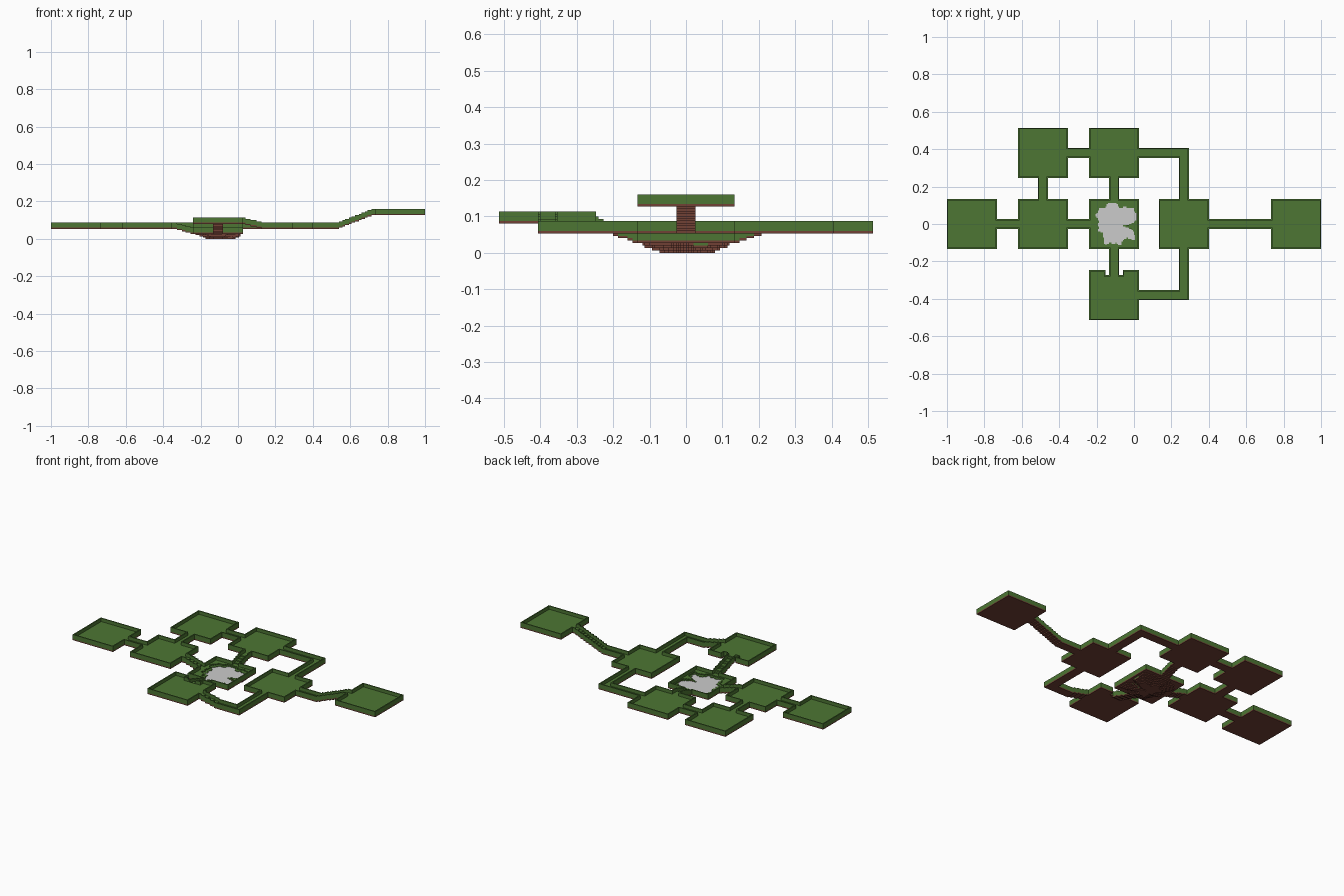
import bpy, bmesh, math

if "Cube" in bpy.data.objects:
    bpy.data.objects.remove(bpy.data.objects["Cube"])

U = 1 / 150                     # one voxel
WALL, FLOOR = 5, 2              # rim and floor thickness in voxels


def material(name, rgb):
    m = bpy.data.materials.new(name)
    m.diffuse_color = (*rgb, 1)
    m.use_nodes = True
    m.node_tree.nodes["Principled BSDF"].inputs["Base Color"].default_value = m.diffuse_color
    return m


GRASS = material("grass_green", (0.074, 0.182, 0.033))
EARTH = material("earth_brown", (0.165, 0.052, 0.036))
WATER = material("pale_grey", (0.60, 0.60, 0.60))

cells = {}                      # (i, j) -> (part name, base level)


def patch(name, x0, x1, y0, y1, base):
    """Fill a rectangle of voxel columns; base is a number or a function."""
    for i in range(x0, x1):
        for j in range(y0, y1):
            b = base(i + .5, j + .5) if callable(base) else base
            cells[i, j] = (name, b)


def ramp(axis, p0, b0, p1, b1):
    """Stepped height that goes from b0 at p0 to b1 at p1."""
    def f(*p):
        t = min(1, max(0, (p[axis] - p0) / (p1 - p0)))
        return round(b0 + (b1 - b0) * t)
    return f


def pit_depth(x, y):
    """Irregular bowl with a spit of land on its east side."""
    dx, dy = x + 14, y - 0.5
    a = math.atan2(dy + 2, dx)
    edge = 16 + 1.6 * math.sin(3 * a + 1) + 1.3 * math.sin(8 * a) + .8 * math.sin(17 * a)
    edge += 3 * math.exp(-((abs(a) - .65) / .25) ** 2)
    edge -= 12 * math.exp(-(a / .22) ** 2)
    d = math.floor((edge - math.hypot(dx, dy)) / 3) + 2
    if x < -34 or x > 2 or abs(y) > 18:
        d = 0
    return max(0, min(4, d))


# Square rooms
S = 40
for name, x, y, base in (
        ("room_west", -150, -20, 8), ("room_middle_west", -93, -20, 8),
        ("room_middle_east", 20, -20, 8), ("room_east_high", 110, -20, 19),
        ("room_north_west", -93, 37, 8), ("room_north", -36, 37, 8),
        ("room_south_high", -36, -77, 12),
        ("pond_room", -36, -20, lambda x, y: 4 - pit_depth(x, y))):
    patch(name, x, x + S, y, y + S, base)

# Corridors and stairs
patch("corridor_west", -110, -93, -4, 4, 8)
patch("corridor_north_west", -53, -36, 53, 61, 8)
patch("corridor_side", -77, -69, 20, 37, 8)
patch("corridor_north_east", 4, 44, 53, 61, 8)
patch("corridor_north_east", 36, 44, 20, 53, 8)
patch("corridor_south_east", 36, 44, -61, -20, 8)
patch("corridor_south_east", 4, 36, -61, -53, ramp(0, 4, 12, 21, 8))
patch("stairs_east", 60, 110, -4, 4, ramp(0, 80, 8, 108, 19))
patch("stairs_pond_west", -53, -36, -4, 4, ramp(0, -51, 8, -36, 4))
patch("stairs_pond_north", -20, -12, 20, 37, ramp(1, 20, 4, 33, 8))
patch("stairs_pond_south", -20, -12, -44, -20, ramp(1, -44, 12, -20, 4))

# Notches beside the stairs sunk into the south room
for i in (-23, -22, -21, -12, -11, -10):
    for j in range(-41, -36):
        if cells.get((i, j), ("",))[0] == "room_south_high":
            del cells[i, j]


def column(c):
    """Bottom and top of a column; open edges get a raised rim."""
    name, b = cells[c]
    rim = False
    for di in (-1, 0, 1):
        for dj in (-1, 0, 1):
            n = cells.get((c[0] + di, c[1] + dj))
            if n is None or (name == "stairs_pond_south" and n[1] - b > 1):
                rim = True
    return b, b + (WALL if rim else FLOOR)


cols = {c: column(c) for c in cells}


def finish(name, quads, mats):
    bm = bmesh.new()
    verts = {}
    for pts, mi in quads:
        vs = [verts.get(p) or verts.setdefault(p, bm.verts.new([k * U for k in p])) for p in pts]
        bm.faces.new(vs).material_index = mi
    bmesh.ops.dissolve_limit(bm, angle_limit=0.01, verts=bm.verts[:], edges=bm.edges[:],
                             delimit={'MATERIAL', 'NORMAL'})
    me = bpy.data.meshes.new(name)
    bm.to_mesh(me)
    bm.free()
    for m in mats:
        me.materials.append(m)
    bpy.context.collection.objects.link(bpy.data.objects.new(name, me))


def skin(c, b, t, table):
    """Visible faces of one voxel column: earth on the lowest layer, grass above."""
    i, j = c
    ring = [(i, j), (i + 1, j), (i + 1, j + 1), (i, j + 1)]
    out = [([(*p, t) for p in ring], 0), ([(*p, b) for p in reversed(ring)], 1)]
    for k, (di, dj) in enumerate(((0, -1), (1, 0), (0, 1), (-1, 0))):
        nb, nt = table.get((i + di, j + dj), (0, 0))
        p, q = ring[k], ring[(k + 1) % 4]
        for z in range(b, t):
            if not nb <= z < nt:
                out.append(([(*p, z), (*q, z), (*q, z + 1), (*p, z + 1)], int(z == b)))
    return out


# Build each room and corridor
parts = {}
for c, (name, b) in cells.items():
    parts.setdefault(name, []).extend(skin(c, *cols[c], cols))
for name, quads in parts.items():
    finish(name, quads, [GRASS, EARTH])

# Flat water surface inside the bowl
LEVEL = 4.6
water = []
for (i, j), (name, b) in cells.items():
    if name == "pond_room" and b <= 2:
        water.append(([(i, j, LEVEL), (i + 1, j, LEVEL), (i + 1, j + 1, LEVEL), (i, j + 1, LEVEL)], 0))
finish("pond_water", water, [WATER])
